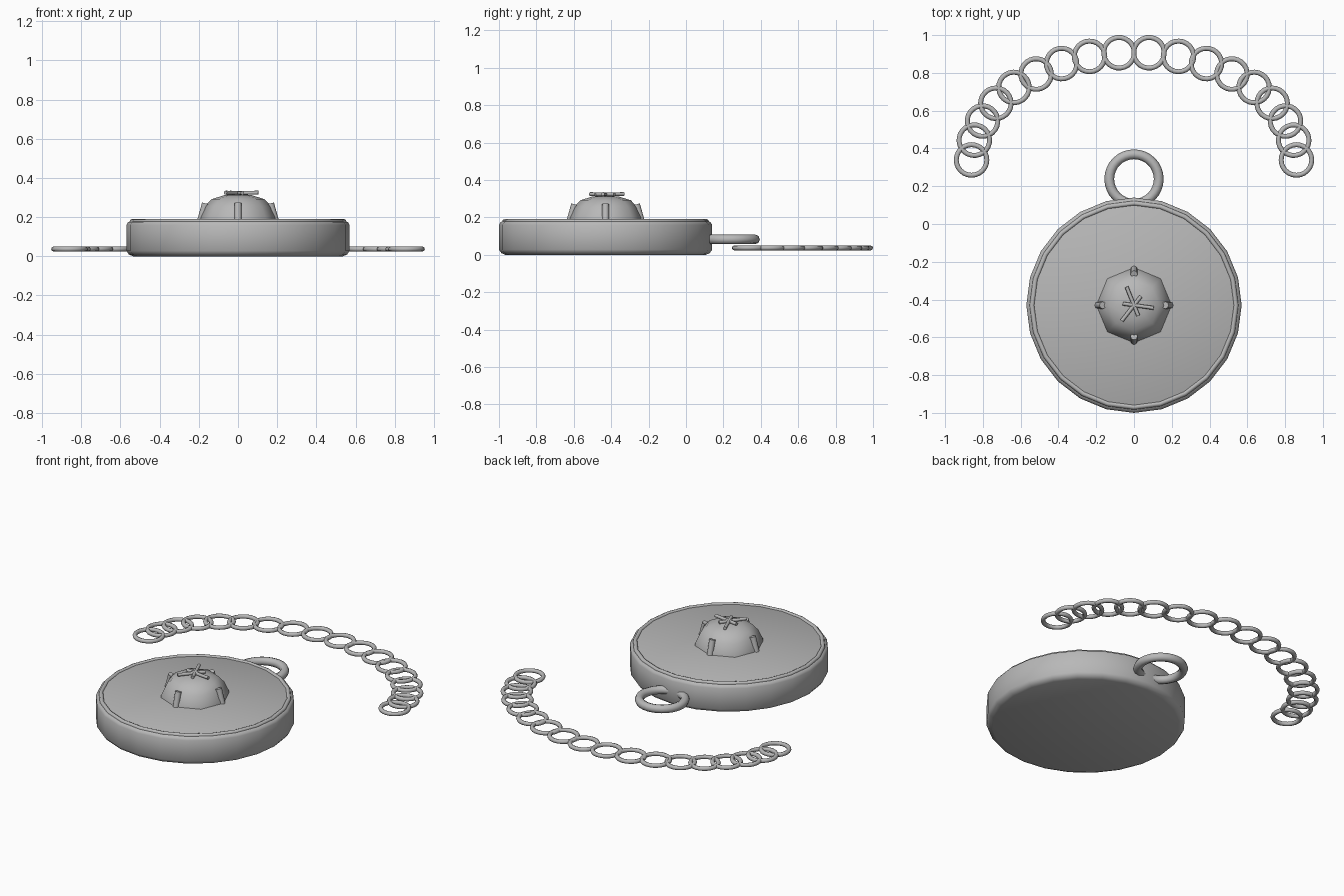
import bpy
import bmesh
from math import cos, sin, pi, radians
from mathutils import Vector

cube = bpy.data.objects.get("Cube")
if cube:
    bpy.data.objects.remove(cube, do_unlink=True)

metal = bpy.data.materials.new("grey_metal")
metal.use_nodes = True
GREY = (0.48, 0.48, 0.48, 1)
metal.diffuse_color = GREY
metal.node_tree.nodes["Principled BSDF"].inputs["Base Color"].default_value = GREY

CENTRE_Y = -0.43


def finish(obj, name, angle=40):
    obj.name = name
    obj.data.materials.clear()
    obj.data.materials.append(metal)
    bpy.ops.object.select_all(action="DESELECT")
    obj.select_set(True)
    bpy.context.view_layer.objects.active = obj
    bpy.ops.object.shade_smooth_by_angle(angle=radians(angle))
    return obj


def lathe(name, profile, sides, angle=40):
    """Spin a (radius, height) profile about the medallion axis."""
    bm = bmesh.new()
    points = [bm.verts.new((r, 0, z)) for r, z in profile]
    edges = [bm.edges.new(pair) for pair in zip(points, points[1:])]
    bmesh.ops.spin(bm, geom=points + edges, cent=(0, 0, 0), axis=(0, 0, 1),
                   angle=2 * pi, steps=sides, use_duplicate=False)
    bmesh.ops.remove_doubles(bm, verts=bm.verts, dist=0.0001)
    bmesh.ops.recalc_face_normals(bm, faces=bm.faces)
    mesh = bpy.data.meshes.new(name)
    bm.to_mesh(mesh)
    bm.free()
    obj = bpy.data.objects.new(name, mesh)
    bpy.context.collection.objects.link(obj)
    obj.location.y = CENTRE_Y
    return finish(obj, name, angle)


def ring(name, location, major, minor, turn=0, sides=24):
    bpy.ops.mesh.primitive_torus_add(
        location=location, rotation=(0, 0, turn), major_radius=major,
        minor_radius=minor, major_segments=sides, minor_segments=8)
    return finish(bpy.context.object, name, 60)


def rod(name, start, end, radius):
    start, end = Vector(start), Vector(end)
    axis = end - start
    bpy.ops.mesh.primitive_cylinder_add(
        vertices=8, radius=radius, depth=axis.length, location=(start + end) / 2,
        rotation=axis.to_track_quat("Z", "Y").to_euler())
    return finish(bpy.context.object, name, 50)


# Round body with bevelled edges and a raised rim
lathe("medallion_body", [(0, 0), (0.535, 0), (0.557, 0.009), (0.57, 0.028),
                         (0.57, 0.16), (0.562, 0.174), (0.545, 0.182), (0, 0.186)], 24)
ring("medallion_rim", (0, CENTRE_Y, 0.178), 0.54, 0.013)

# Domed stone with eight sides
lathe("stone", [(0.2, 0.18), (0.196, 0.2), (0.17, 0.255), (0.135, 0.292),
                (0.07, 0.312), (0, 0.316)], 8, 50)

# Four prongs leaning against the stone
for i in range(4):
    c, s = cos(i * pi / 2), sin(i * pi / 2)
    rod(f"prong_{i + 1}", (0.19 * c, CENTRE_Y + 0.19 * s, 0.18),
        (0.165 * c, CENTRE_Y + 0.165 * s, 0.27), 0.019)

# Star of three crossed rods on the stone
for i, degrees in enumerate((112, 232, 352)):
    c, s = cos(radians(degrees)), sin(radians(degrees))
    rod(f"star_rod_{i + 1}", (-0.06 * c, CENTRE_Y - 0.06 * s, 0.323),
        (0.105 * c, CENTRE_Y + 0.105 * s, 0.325), 0.01)

# Hanging loop at the back
ring("hanging_loop", (0, 0.238, 0.083), 0.131, 0.026, sides=32)

# Chain links along a half ellipse
LINKS = 18
for i in range(LINKS):
    t = pi * i / (LINKS - 1)
    ring(f"chain_link_{i + 1}", (0.86 * cos(t), 0.339 + 0.57 * sin(t), 0.037),
         0.081, 0.013, turn=t)
